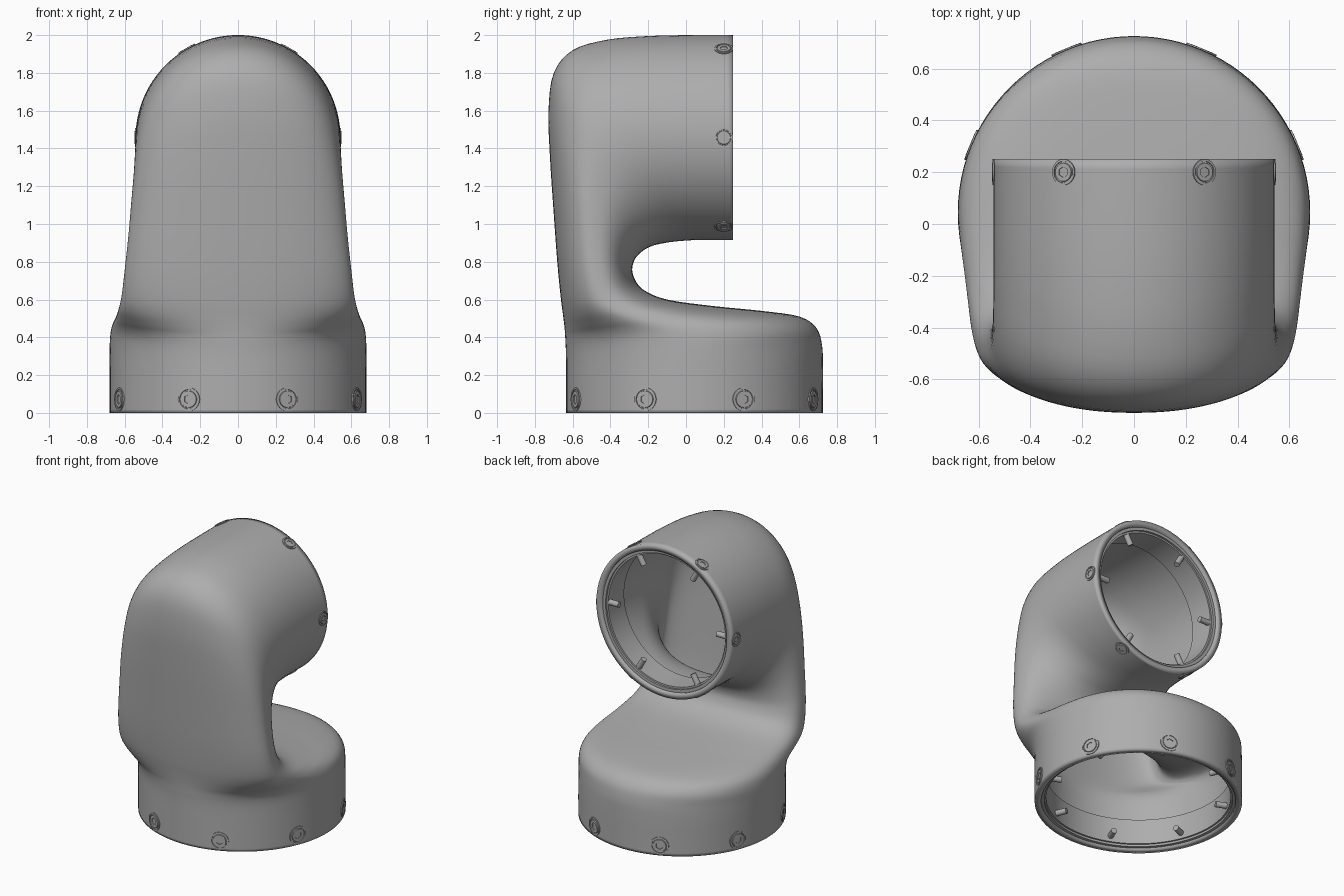
import bpy, bmesh, math
from mathutils import Vector, Matrix

if "Cube" in bpy.data.objects:
    bpy.data.objects.remove(bpy.data.objects["Cube"])

grey = bpy.data.materials.new("neutral grey")
grey.diffuse_color = (0.42, 0.42, 0.42, 1)
grey.use_nodes = True
grey.node_tree.nodes["Principled BSDF"].inputs["Base Color"].default_value = grey.diffuse_color

BASE_Y, BASE_R = 0.045, 0.68        # lower flange, axis along z
TOP_Z, TOP_R = 1.4575, 0.5425       # upper flange, axis along y


def make(name, bm, angle=35):
    me = bpy.data.meshes.new(name)
    bm.to_mesh(me)
    bm.free()
    me.materials.append(grey)
    ob = bpy.data.objects.new(name, me)
    bpy.context.collection.objects.link(ob)
    bpy.ops.object.select_all(action='DESELECT')
    ob.select_set(True)
    bpy.context.view_layer.objects.active = ob
    bpy.ops.object.shade_smooth_by_angle(angle=math.radians(angle))
    return ob


def bridge(bm, rings, loop=False):
    pairs = list(zip(rings, rings[1:])) + ([(rings[-1], rings[0])] if loop else [])
    for a, b in pairs:
        n = len(a)
        for i in range(n):
            j = (i + 1) % n
            bm.faces.new((a[i], a[j], b[j], b[i]))


def lathe(bm, profile, seg, matrix, loop=False):
    """Spin (radius, height, hexagonal?) points around local z."""
    rings = []
    for r, h, is_hex in profile:
        ring = []
        for i in range(seg):
            a = 2 * math.pi * i / seg
            k = r
            if is_hex:
                k = r * math.cos(math.pi / 6) / math.cos(a % (math.pi / 3) - math.pi / 6)
            ring.append(bm.verts.new(matrix @ Vector((k * math.cos(a), k * math.sin(a), h))))
        rings.append(ring)
    bridge(bm, rings, loop)
    if not loop:
        bm.faces.new(rings[0][::-1])
        bm.faces.new(rings[-1])


# --- Elbow shell: sections spanning the inner and outer bend curves ---
# inner y, z | outer y, z | half width | inner roundness | outer roundness
SECTIONS = [
    (.725, 0, -.635, 0, .68, 2, 2),
    (.725, .12, -.635, .10, .68, 2, 2),
    (.725, .25, -.635, .20, .68, 2, 2),
    (.72, .36, -.635, .28, .68, 2, 2),
    (.69, .45, -.636, .33, .678, 2.1, 2),
    (.60, .51, -.638, .37, .672, 2.2, 2),
    (.40, .54, -.64, .41, .66, 2.4, 2),
    (.15, .565, -.643, .45, .645, 2.5, 2.05),
    (-.10, .60, -.65, .51, .63, 2.6, 2.1),
    (-.23, .655, -.662, .60, .615, 2.6, 2.15),
    (-.28, .73, -.68, .78, .60, 2.6, 2.2),
    (-.28, .79, -.70, 1.05, .582, 2.6, 2.2),
    (-.25, .84, -.72, 1.35, .566, 2.5, 2.2),
    (-.19, .88, -.728, 1.60, .553, 2.3, 2.15),
    (-.11, .90, -.70, 1.80, .546, 2.1, 2.1),
    (-.03, .91, -.60, 1.92, .543, 2, 2.05),
    (.05, .915, -.42, 1.975, TOP_R, 2, 2),
    (.12, .915, -.20, 1.995, TOP_R, 2, 2),
    (.18, .915, .03, 2, TOP_R, 2, 2),
    (.25, .915, .25, 2, TOP_R, 2, 2),
]


def spline(keys, steps):
    out = []
    for i in range(len(keys) - 1):
        p0, p1 = keys[max(i - 1, 0)], keys[i]
        p2, p3 = keys[i + 1], keys[min(i + 2, len(keys) - 1)]
        for s in range(steps):
            t = s / steps
            out.append([0.5 * (2 * b + (c - a) * t + (2 * a - 5 * b + 4 * c - d) * t * t
                               + (3 * b - a - 3 * c + d) * t ** 3)
                        for a, b, c, d in zip(p0, p1, p2, p3)])
    return out + [list(keys[-1])]


def power(v, n):
    return math.copysign(abs(v) ** (2 / n), v) if abs(v) > 1e-9 else 0.0


bm = bmesh.new()
rings = []
for iy, iz, oy, oz, w, n_in, n_out in spline(SECTIONS, 4):
    mid = Vector((0, (iy + oy) / 2, (iz + oz) / 2))
    half = Vector((0, (iy - oy) / 2, (iz - oz) / 2))
    ring = []
    for k in range(96):
        a = 2 * math.pi * k / 96
        n = n_in if math.cos(a) > 0 else n_out
        ring.append(bm.verts.new(mid + half * power(math.cos(a), n)
                                 + Vector((w * power(math.sin(a), n), 0, 0))))
    rings.append(ring)
bridge(bm, rings)
bm.faces.ensure_lookup_table()
bm.normal_update()
f = bm.faces[0]
if f.normal.dot(f.calc_center_median() - Vector((0, BASE_Y, 0))) < 0:
    bmesh.ops.reverse_faces(bm, faces=bm.faces[:])
shell = make("elbow_shell", bm)
wall = shell.modifiers.new("wall", 'SOLIDIFY')
wall.thickness = 0.042
wall.offset = -1

# --- Flange frames: local z points from the opening into the shell ---
base_frame = Matrix.Translation((0, BASE_Y, 0))
top_frame = Matrix.Translation((0, 0.25, TOP_Z)) @ Matrix.Rotation(math.pi / 2, 4, 'X')


def flange(name, frame, radius, count, offset, depth, head):
    # Stepped seat ring inside the opening
    bm = bmesh.new()
    ro, ri = radius - 0.036, radius - 0.075
    lathe(bm, [(ro, .015, 0), (ri + .012, .015, 0), (ri + .012, .03, 0), (ri, .03, 0),
               (ri, .21, 0), (ro, .21, 0)], 96, frame, True)
    bmesh.ops.recalc_face_normals(bm, faces=bm.faces[:])
    make(name + "_seat_ring", bm)

    # Screws with hex sockets, their shafts reaching inside
    bm = bmesh.new()
    for i in range(count):
        a = offset + 2 * math.pi * i / count
        m = (frame @ Matrix.Rotation(a, 4, 'Z') @ Matrix.Translation((radius, 0, depth))
             @ Matrix.Rotation(math.pi / 2, 4, 'Y'))
        h = head
        lathe(bm, [(.02, -.15, 0), (.02, -.03, 0), (h, -.03, 0), (h, .004, 0),
                   (h * .84, .004, 0), (h * .82, -.002, 0), (h * .74, -.002, 0),
                   (h * .70, .005, 0), (h * .42, .005, 1), (h * .42, -.02, 1)], 24, m)
    bmesh.ops.recalc_face_normals(bm, faces=bm.faces[:])
    make(name + "_screws", bm, 25)


flange("base", base_frame, BASE_R, 8, math.pi / 8, 0.072, 0.062)
flange("upper", top_frame, TOP_R, 6, 0, 0.05, 0.05)
